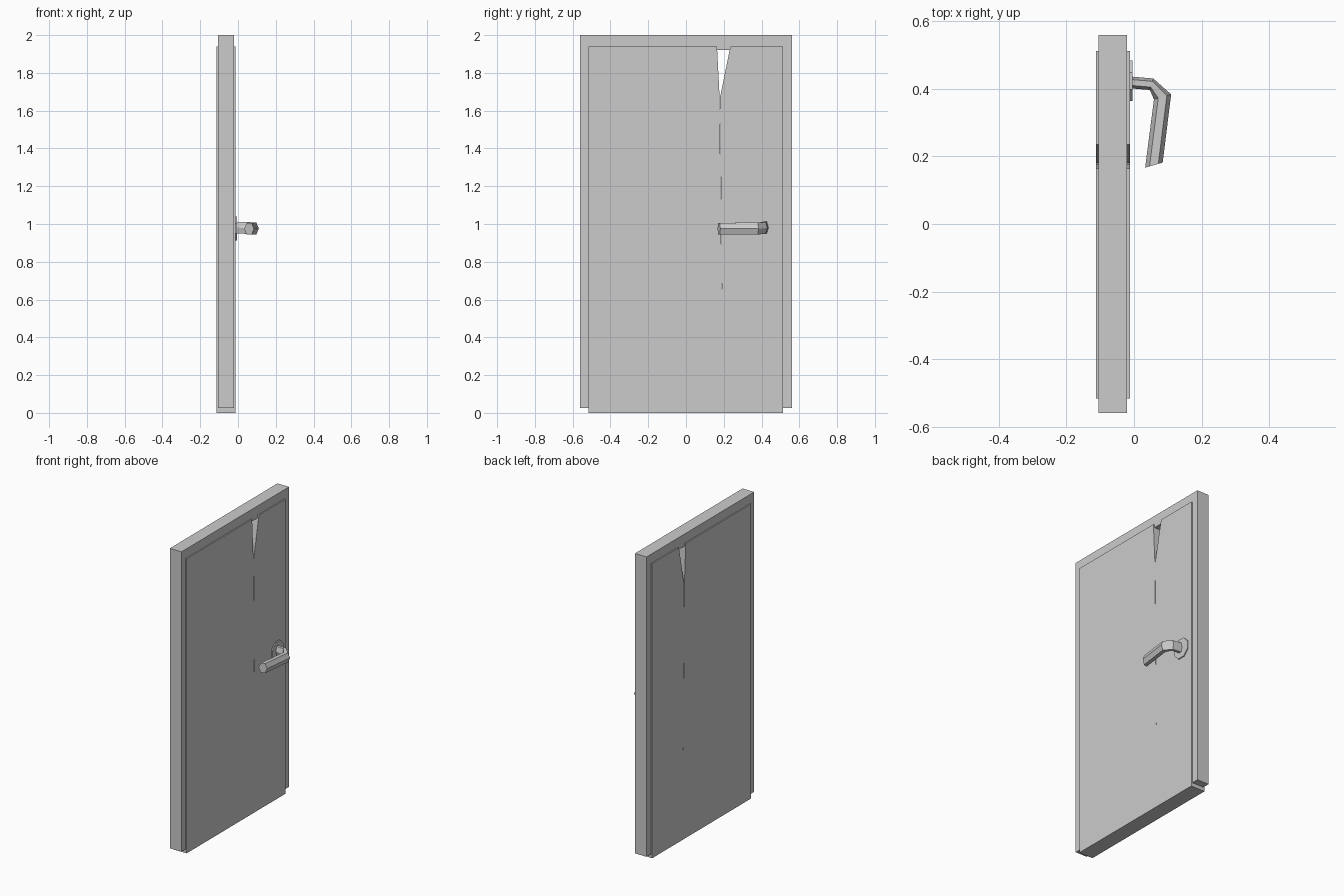
import bpy, bmesh, math
from mathutils import Vector

if "Cube" in bpy.data.objects:
    bpy.data.objects.remove(bpy.data.objects["Cube"])


def make_object(name, bm):
    bmesh.ops.recalc_face_normals(bm, faces=bm.faces)
    mesh = bpy.data.meshes.new(name)
    bm.to_mesh(mesh)
    bm.free()
    obj = bpy.data.objects.new(name, mesh)
    bpy.context.collection.objects.link(obj)
    return obj


def extrude_outline(name, outline, x0, x1):
    """Extrude a (y, z) outline along x."""
    bm = bmesh.new()
    face = bm.faces.new([bm.verts.new((x0, y, z)) for y, z in outline])
    ext = bmesh.ops.extrude_face_region(bm, geom=[face])
    moved = [g for g in ext["geom"] if isinstance(g, bmesh.types.BMVert)]
    bmesh.ops.translate(bm, verts=moved, vec=(x1 - x0, 0, 0))
    return make_object(name, bm)


# Door frame: two posts and a lintel
extrude_outline("door_frame", [
    (-0.56, 0.025), (-0.56, 2.0), (0.56, 2.0), (0.56, 0.025),
    (0.505, 0.025), (0.505, 1.92), (-0.505, 1.92), (-0.505, 0.025)],
    -0.105, -0.02)

# Door leaf, split by a wedge at the top that runs into a hairline crack
extrude_outline("door_leaf", [
    (-0.517, 0.0), (0.513, 0.0), (0.513, 1.94), (0.235, 1.94),
    (0.180, 1.67), (0.191, 0.5), (0.178, 1.67), (0.164, 1.94),
    (-0.517, 1.94)],
    -0.113, -0.012)

# Rose plate behind the handle
extrude_outline("handle_rose", [
    (0.424 + 0.065 * math.cos(math.tau * (i + 0.5) / 8),
     0.976 + 0.068 * math.sin(math.tau * (i + 0.5) / 8)) for i in range(8)],
    -0.014, -0.005)

# Lever handle: six-sided tube, each ring is (inner xy, outer xy, centre z)
rings = [
    ((-0.012, 0.402), (-0.012, 0.437), 0.981),
    ((0.047, 0.397), (0.057, 0.431), 0.979),
    ((0.059, 0.369), (0.110, 0.384), 0.976),
    ((0.033, 0.167), (0.085, 0.182), 0.975),
]
bm = bmesh.new()
loops = []
for inner, outer, z in rings:
    a, b = Vector((*inner, z)), Vector((*outer, z))
    mid, half = (a + b) / 2, (b - a) / 2
    loops.append([bm.verts.new(mid + half * math.cos(math.tau * i / 6)
                               + Vector((0, 0, 0.036 * math.sin(math.tau * i / 6))))
                  for i in range(6)])
for lo, hi in zip(loops, loops[1:]):
    for i in range(6):
        j = (i + 1) % 6
        bm.faces.new((lo[i], lo[j], hi[j], hi[i]))
bm.faces.new(loops[0])
bm.faces.new(loops[-1])
make_object("lever_handle", bm)
